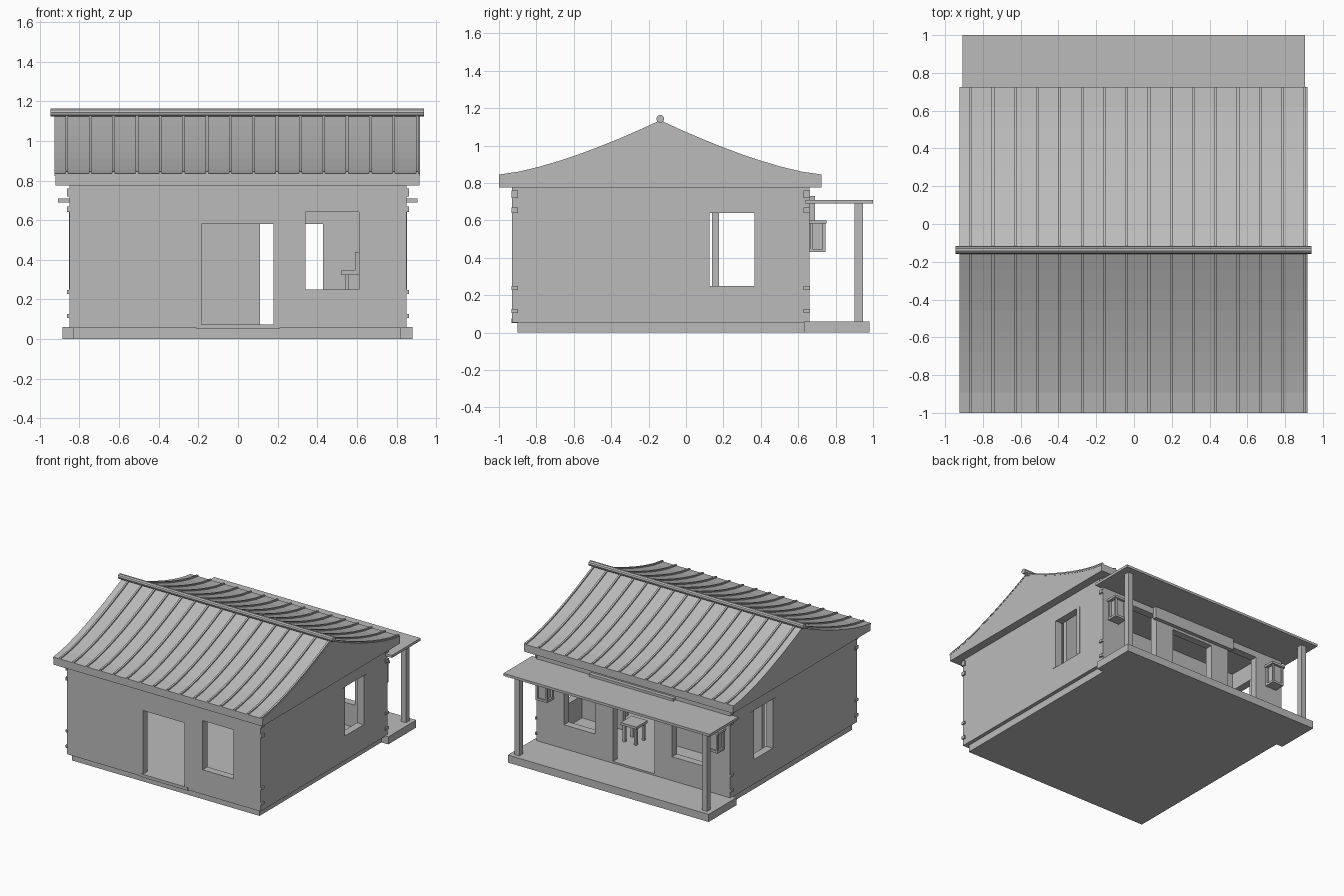
import bpy, bmesh

if "Cube" in bpy.data.objects:
    bpy.data.objects.remove(bpy.data.objects["Cube"])

grey = bpy.data.materials.new("light_grey")
grey.diffuse_color = (0.5, 0.5, 0.5, 1)
grey.use_nodes = True
grey.node_tree.nodes["Principled BSDF"].inputs["Base Color"].default_value = grey.diffuse_color


def finish(name, bm):
    bmesh.ops.recalc_face_normals(bm, faces=bm.faces)
    me = bpy.data.meshes.new(name)
    bm.to_mesh(me)
    bm.free()
    me.materials.append(grey)
    ob = bpy.data.objects.new(name, me)
    bpy.context.collection.objects.link(ob)
    return ob


def add_box(bm, x0, x1, y0, y1, z0, z1):
    v = [bm.verts.new((x, y, z)) for x in (x0, x1) for y in (y0, y1) for z in (z0, z1)]
    for f in ((0, 1, 3, 2), (4, 6, 7, 5), (0, 4, 5, 1), (2, 3, 7, 6), (0, 2, 6, 4), (1, 5, 7, 3)):
        bm.faces.new([v[i] for i in f])


def boxes(name, *dims):
    bm = bmesh.new()
    for d in dims:
        add_box(bm, *d)
    return finish(name, bm)


def wall(name, axis, a0, a1, t0, t1, z0, z1, openings):
    """Wall along x or y, with openings (from, to, bottom, top)."""
    parts, a = [], a0
    for o0, o1, b, t in sorted(openings):
        parts += [(a, o0, z0, z1), (o0, o1, z0, b), (o0, o1, t, z1)]
        a = o1
    parts.append((a, a1, z0, z1))
    parts = [p for p in parts if p[3] - p[2] > 1e-4]
    if axis == "x":
        return boxes(name, *[(p, q, t0, t1, b, t) for p, q, b, t in parts])
    return boxes(name, *[(t0, t1, p, q, b, t) for p, q, b, t in parts])


def extrude_x(bm, outline, x0, x1):
    """Extrude a (y, z) outline along x."""
    f = bm.faces.new([bm.verts.new((x0, y, z)) for y, z in outline])
    r = bmesh.ops.extrude_face_region(bm, geom=[f])
    for v in r["geom"]:
        if isinstance(v, bmesh.types.BMVert):
            v.co.x = x1


# Ground slabs and floor
boxes("foundation", (-0.83, 0.82, -0.90, 0.66, 0, 0.06))
boxes("porch_slab", (-0.885, 0.88, 0.63, 0.98, 0, 0.06))
boxes("floor", (-0.80, 0.80, -0.88, 0.61, 0.05, 0.072))
boxes("door_threshold", (-0.21, 0.21, -0.932, -0.88, 0.05, 0.074))

# Walls with door and window openings
door = (-0.185, 0.18, 0.074, 0.58)
window = (0.34, 0.61, 0.25, 0.64)
window_left = (-0.61, -0.34, 0.25, 0.64)
side_window = (0.09, 0.40, 0.25, 0.64)
wall("front_wall", "x", -0.85, 0.85, -0.93, -0.87, 0.055, 0.78, [door, window])
wall("back_wall", "x", -0.85, 0.85, 0.60, 0.66, 0.055, 0.78, [door, window, window_left])
wall("left_wall", "y", -0.87, 0.60, -0.85, -0.79, 0.055, 0.78, [side_window])
wall("right_wall", "y", -0.87, 0.60, 0.79, 0.85, 0.055, 0.78, [side_window])
wall("inner_partition", "x", -0.79, 0.79, 0.14, 0.176, 0.07, 0.78, [(0.11, 0.43, 0.072, 0.58)])

# Side window jamb posts
boxes("side_window_posts", *[(min(x, x + s * 0.06), max(x, x + s * 0.06), y, y + 0.035, 0.25, 0.64)
                             for x, s in ((-0.853, 1), (0.853, -1)) for y in (0.09, 0.365)])

# Joint ends at the wall corners
boxes("corner_joints", *[(x, x + 0.014, y, y + 0.034, z, z + h)
                         for x in (-0.862, 0.848) for y in (-0.933, 0.629)
                         for z, h in ((0.105, 0.022), (0.228, 0.02), (0.64, 0.028), (0.72, 0.04))])


# Main roof: curved on both slopes
RIDGE, HALF, N = -0.1375, 0.8625, 8


def roof_curve(lift, h=HALF):
    pts = []
    for i in range(-N, N + 1):
        d = abs(i) / N
        pts.append((RIDGE + h * i / N, 0.827 + lift + 0.29 * (1 - d) ** 1.4))
    return pts


def sheet(low, high):
    return roof_curve(low) + roof_curve(high)[::-1]


bm = bmesh.new()
extrude_x(bm, [(RIDGE - HALF, 0.775)] + roof_curve(-0.003) + [(RIDGE + HALF, 0.775)], -0.922, 0.916)
finish("roof_body", bm)
bm = bmesh.new()
extrude_x(bm, sheet(-0.004, 0.008), -0.925, 0.918)
finish("roof_covering", bm)
bm = bmesh.new()
for i in range(16):
    x = -0.864 + 0.1179 * i
    extrude_x(bm, sheet(0.0, 0.018), x - 0.007, x + 0.007)
finish("roof_battens", bm)

# Ridge pole
bpy.ops.mesh.primitive_cylinder_add(vertices=10, radius=0.021, depth=1.885,
                                    location=(-0.003, RIDGE, 1.143), rotation=(0, 1.5708, 0))
pole = bpy.context.object
pole.name = "ridge_pole"
pole.data.materials.append(grey)

# Porch roof, posts and sign board over the back door
boxes("porch_roof", (-0.908, 0.905, 0.64, 1.0, 0.69, 0.71))
boxes("porch_posts", *[(x - 0.022, x + 0.022, 0.90, 0.945, 0.06, 0.69) for x in (-0.825, 0.825)])
boxes("sign_board", (-0.37, 0.37, 0.655, 0.69, 0.60, 0.73))

# Wall lanterns: cap, base, corner bars and inner block
for side, cx in (("left", -0.75), ("right", 0.75)):
    bars = [(cx + a - 0.008, cx + a + 0.008, y, y + 0.014, 0.43, 0.585)
            for a in (-0.042, 0.042) for y in (0.662, 0.731)]
    boxes(side + "_lantern", (cx - 0.06, cx + 0.06, 0.66, 0.752, 0.582, 0.60),
          (cx - 0.05, cx + 0.05, 0.66, 0.745, 0.43, 0.447),
          (cx - 0.034, cx + 0.034, 0.66, 0.733, 0.44, 0.59), *bars)


# Furniture inside
def legs(x0, x1, y0, y1, top, w=0.02):
    return [(x, x + w, y, y + w, 0.07, top) for x in (x0, x1 - w) for y in (y0, y1 - w)]


boxes("bench", (0.52, 0.78, -0.30, -0.02, 0.322, 0.345), (0.59, 0.61, -0.30, -0.02, 0.34, 0.44),
      *legs(0.54, 0.77, -0.29, -0.03, 0.33))
boxes("small_table", (0.19, 0.33, 0.21, 0.35, 0.205, 0.225), *legs(0.20, 0.32, 0.22, 0.34, 0.21))
